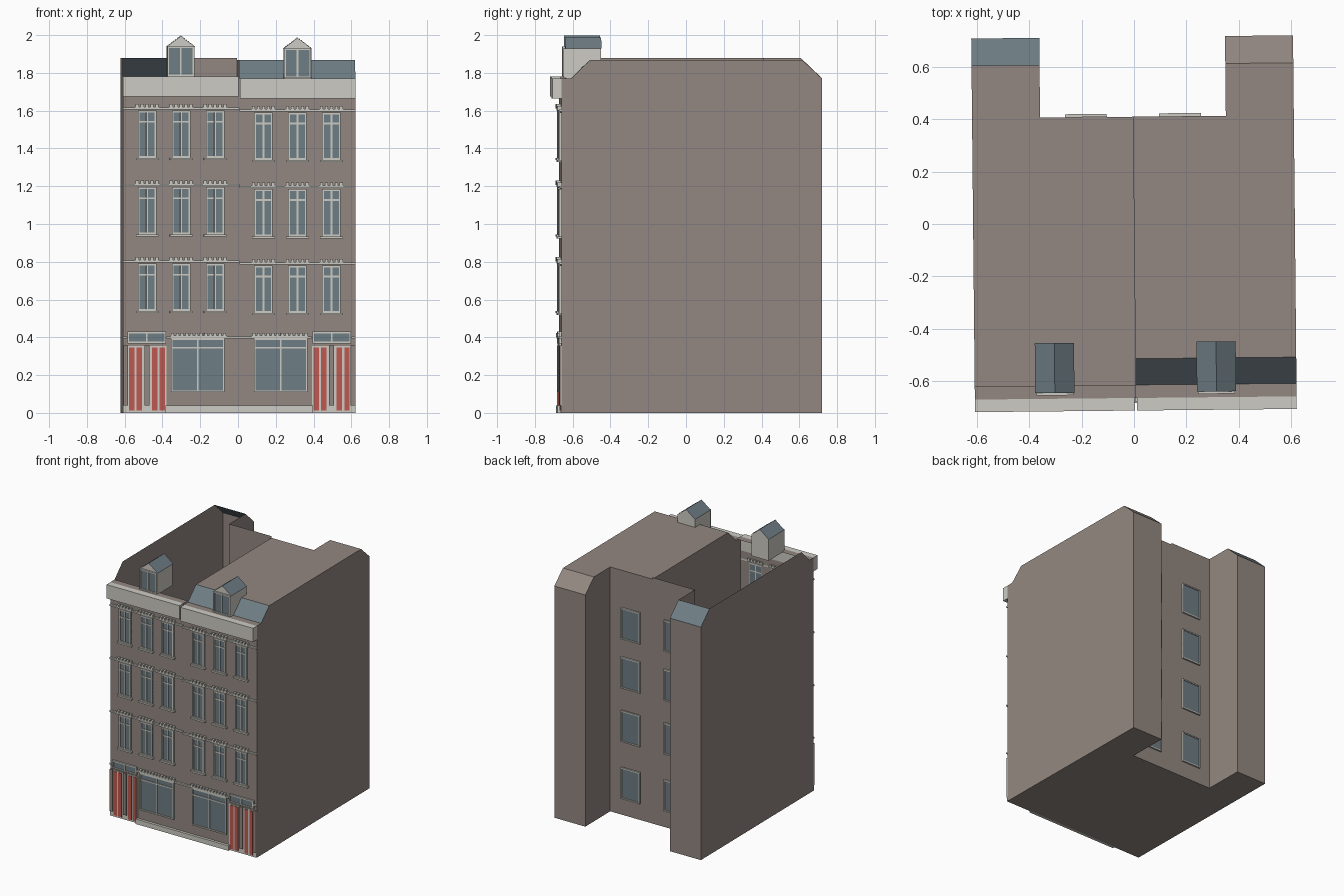
import bpy, bmesh
from mathutils import Matrix

cube = bpy.data.objects.get("Cube")
if cube:
    bpy.data.objects.remove(cube, do_unlink=True)

TURN = Matrix.Rotation(0.01, 4, 'Z')   # the block stands slightly askew


def material(name, r, g, b):
    m = bpy.data.materials.new(name)
    m.use_nodes = True
    m.diffuse_color = (r, g, b, 1)
    m.node_tree.nodes["Principled BSDF"].inputs["Base Color"].default_value = (r, g, b, 1)
    return m


BROWN = material("brown_plaster", 0.29, 0.245, 0.22)
STONE = material("pale_stone", 0.61, 0.60, 0.55)
SLATE = material("slate_and_glass", 0.155, 0.205, 0.23)
RED = material("red_door_paint", 0.51, 0.10, 0.08)


def finish(name, bm, *mats):
    bmesh.ops.recalc_face_normals(bm, faces=bm.faces)
    bm.transform(TURN)
    me = bpy.data.meshes.new(name)
    bm.to_mesh(me)
    bm.free()
    for m in mats:
        me.materials.append(m)
    bpy.context.collection.objects.link(bpy.data.objects.new(name, me))


def face(bm, pts, mat=0):
    f = bm.faces.new([bm.verts.new(p) for p in pts])
    f.material_index = mat


def box(bm, x0, x1, y0, y1, z0, z1):
    size = Matrix.Diagonal((abs(x1 - x0), y1 - y0, z1 - z0, 1))
    mid = Matrix.Translation(((x0 + x1) / 2, (y0 + y1) / 2, (z0 + z1) / 2))
    bmesh.ops.create_cube(bm, size=1, matrix=mid @ size)


FRONT, BACK, NOTCH = -0.665, 0.715, 0.41
WIDE, TOWER = 0.615, 0.355
SLOPE0, SLOPE1, SLOPE2 = -0.615, -0.515, 0.61


def shell(name, s, eave, top, roofed):
    """Walls, floor and roof of one house; the unroofed one is open to the sky."""
    bm = bmesh.new()

    def across(x0, x1, a, b, mat=0):      # strip running in x between two (y, z) points
        face(bm, [(s * x0, *a), (s * x1, *a), (s * x1, *b), (s * x0, *b)], mat)

    def side(x, profile):                 # wall in the y-z plane
        face(bm, [(s * x, y, z) for y, z in profile])

    front = [(FRONT, 0), (FRONT, eave), (SLOPE0, eave), (SLOPE1, top)]
    back = [(SLOPE2, top), (BACK, eave), (BACK, 0)]
    side(WIDE, front + back)
    side(TOWER, [(NOTCH, 0), (NOTCH, top)] + back)
    across(0, WIDE, front[0], front[1])
    across(0, WIDE, front[1], front[2])
    across(0, TOWER, (NOTCH, 0), (NOTCH, top))
    across(TOWER, WIDE, back[1], back[2])
    across(TOWER, WIDE, back[0], back[1], 0 if roofed else 1)

    def level(y_end, z):                  # L-shaped floor or flat roof
        y0 = FRONT if z == 0 else SLOPE1
        across(0, TOWER, (y0, z), (NOTCH, z))
        across(TOWER, WIDE, (y0, z), (NOTCH, z))
        across(TOWER, WIDE, (NOTCH, z), (y_end, z))

    level(BACK, 0)
    if roofed:
        level(SLOPE2, top)
        across(0, WIDE, front[2], front[3], 1)
        side(0, front + [(NOTCH, top), (NOTCH, 0)])
    bmesh.ops.remove_doubles(bm, verts=bm.verts, dist=0.0001)
    finish(name, bm, BROWN, SLATE)


def window(frame, glass, x, w, z0, z1, transom, y=FRONT, out=-1, mullion=True):
    """Glass plate with a surrounding frame and optional bars."""
    def layer(bm, x0, x1, za, zb, depth):
        box(bm, x0, x1, min(y, y + out * depth), max(y, y + out * depth), za, zb)

    t, h = 0.009, w / 2
    layer(glass, x - h, x + h, z0, z1, 0.005)
    for e in (-1, 1):
        layer(frame, x + e * h, x + e * (h - t), z0, z1, 0.012)
    layer(frame, x - h, x + h, z0, z0 + t, 0.012)
    layer(frame, x - h, x + h, z1 - t, z1, 0.012)
    if mullion:
        layer(frame, x - t / 2, x + t / 2, z0, z1, 0.011)
    if transom:
        layer(frame, x - h, x + h, transom - t / 2, transom + t / 2, 0.010)


def dentils(bm, x, w, z, count):
    """Small moulding with a row of teeth above a window."""
    box(bm, x - w / 2, x + w / 2, FRONT - 0.02, FRONT + 0.01, z, z + 0.008)
    step = w / count
    for i in range(count):
        cx = x - w / 2 + step * (i + 0.5)
        box(bm, cx - step * 0.32, cx + step * 0.32, FRONT - 0.02, FRONT + 0.01, z, z + 0.022)


def dormer(name, x, dz):
    walls, roof = bmesh.new(), bmesh.new()
    y0, y1, h = -0.64, -0.455, 0.073
    eave, apex = 1.94 + dz, 1.995 + dz
    box(walls, x - h, x + h, y0, y1, 1.775 + dz, eave)
    for y in (y0, y1):
        face(walls, [(x - h, y, eave), (x + h, y, eave), (x, y, apex)])
    for e in (-1, 1):
        face(roof, [(x + e * (h + 0.002), y0 - 0.003, eave), (x, y0 - 0.003, apex + 0.003),
                    (x, y1 + 0.003, apex + 0.003), (x + e * (h + 0.002), y1 + 0.003, eave)])
    frame, glass = bmesh.new(), bmesh.new()
    window(frame, glass, x, 0.142, 1.782 + dz, eave, None, y0)
    finish(name + "_dormer_walls", walls, STONE)
    finish(name + "_dormer_roof", roof, SLATE)
    finish(name + "_dormer_frame", frame, STONE)
    finish(name + "_dormer_glass", glass, SLATE)


def house(name, s, dz, top, roofed):
    eave = 1.78 + dz
    shell(name + "_house_shell", s, eave, top, roofed)
    frame, glass, trim = bmesh.new(), bmesh.new(), bmesh.new()
    doors, surround, piers = bmesh.new(), bmesh.new(), bmesh.new()

    # Upper floors
    for sill in (0.54, 0.945, 1.35):
        z = sill + dz
        box(trim, 0, s * WIDE, FRONT - 0.014, FRONT, z + 0.255, z + 0.266)
        for x in (0.128, 0.308, 0.488):
            window(frame, glass, s * x, 0.098, z, z + 0.25, z + 0.192)
            box(trim, s * x - 0.06, s * x + 0.06, FRONT - 0.02, FRONT, z - 0.012, z)
            dentils(trim, s * x, 0.13, z + 0.262, 5)

    # Shop window
    window(frame, glass, s * 0.22, 0.285, 0.11, 0.395, 0.345)
    dentils(trim, s * 0.215, 0.3, 0.402, 12)
    box(trim, 0, s * 0.385, FRONT - 0.014, FRONT, 0.394, 0.405)

    # Plinth and main cornice
    box(trim, 0, s * 0.39, FRONT - 0.02, FRONT, 0, 0.038)
    box(trim, s * 0.004, s * WIDE, -0.713, FRONT, eave - 0.105, eave)

    # Paired doors with fanlight
    window(frame, glass, s * 0.49, 0.205, 0.368, 0.43, None)
    box(trim, s * 0.595, s * WIDE, FRONT - 0.014, FRONT, 0.394, 0.405)
    box(surround, s * 0.385, s * WIDE, FRONT - 0.004, FRONT, 0, 0.355)
    for x in (0.408, 0.447, 0.530, 0.570):
        box(doors, s * x - 0.014, s * x + 0.014, FRONT - 0.008, FRONT, 0.012, 0.347)
    for x, w in ((0.488, 0.014), (0.602, 0.012)):
        box(piers, s * x - w, s * x + w, FRONT - 0.012, FRONT, 0.038, 0.358)

    # Rear windows
    for z in (0.125, 0.56, 0.97, 1.345):
        window(frame, glass, s * 0.18, 0.16, z, z + 0.24, None, NOTCH, 1, False)

    finish(name + "_window_frames", frame, STONE)
    finish(name + "_window_glass", glass, SLATE)
    finish(name + "_stone_trim", trim, STONE)
    finish(name + "_door_panels", doors, RED)
    finish(name + "_door_surround", surround, STONE)
    finish(name + "_door_piers", piers, BROWN)
    dormer(name, s * 0.309, dz)


house("right", -1, 0, 1.88, False)
house("left", 1, -0.01, 1.867, True)
